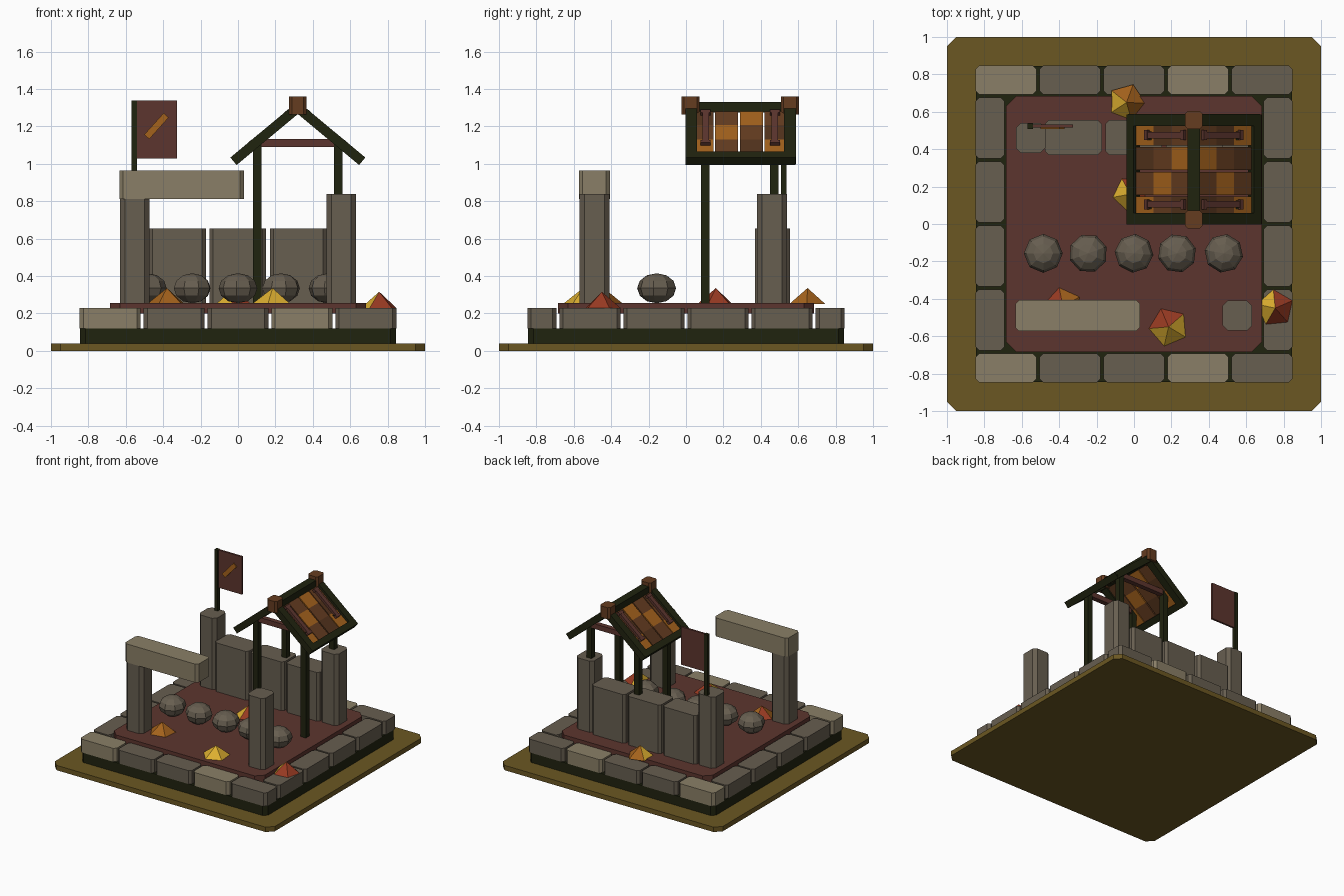
import bpy, bmesh, math
from mathutils import Matrix, Vector

if "Cube" in bpy.data.objects:
    bpy.data.objects.remove(bpy.data.objects["Cube"])


def srgb(h):
    vals = [int(h[i:i + 2], 16) / 255 for i in (0, 2, 4)]
    return [v / 12.92 if v <= 0.04045 else ((v + 0.055) / 1.055) ** 2.4 for v in vals] + [1]


MATS = {}
for mat_name, code in {"olive_ground": "6B5722", "dark_timber": "20230F", "stone": "675E50",
                       "pale_stone": "8A7F67", "maroon": "5C352E", "cap_brown": "653C20",
                       "plank_brown": "53331C", "orange": "A4621C", "gold": "DDAF30",
                       "red": "983A22"}.items():
    m = bpy.data.materials.new(mat_name)
    m.diffuse_color = srgb(code)
    m.use_nodes = True
    m.node_tree.nodes["Principled BSDF"].inputs["Base Color"].default_value = m.diffuse_color
    MATS[mat_name] = m


def finish(name, bm, mats, rule=None):
    bmesh.ops.recalc_face_normals(bm, faces=bm.faces)
    if rule:
        for f in bm.faces:
            f.material_index = rule(f)
    me = bpy.data.meshes.new(name)
    bm.to_mesh(me)
    bm.free()
    for k in mats:
        me.materials.append(MATS[k])
    ob = bpy.data.objects.new(name, me)
    bpy.context.collection.objects.link(ob)
    return ob


def block(name, x, y, z, mat, c=0.0):
    """Box from (lo, hi) ranges, with upright edges chamfered by c."""
    (x0, x1), (y0, y1), (z0, z1) = x, y, z
    if c:
        pts = [(x0 + c, y0), (x1 - c, y0), (x1, y0 + c), (x1, y1 - c),
               (x1 - c, y1), (x0 + c, y1), (x0, y1 - c), (x0, y0 + c)]
    else:
        pts = [(x0, y0), (x1, y0), (x1, y1), (x0, y1)]
    bm = bmesh.new()
    f = bm.faces.new([bm.verts.new((px, py, z0)) for px, py in pts])
    top = bmesh.ops.extrude_face_region(bm, geom=[f])["geom"]
    bmesh.ops.translate(bm, vec=(0, 0, z1 - z0),
                        verts=[v for v in top if isinstance(v, bmesh.types.BMVert)])
    return finish(name, bm, [mat])


def bar(name, centre, size, angle, mat):
    """Box turned about the y axis by angle."""
    bm = bmesh.new()
    bmesh.ops.create_cube(bm, size=1, matrix=Matrix.Translation(centre)
                          @ Matrix.Rotation(angle, 4, 'Y') @ Matrix.Diagonal((*size, 1)))
    return finish(name, bm, [mat])


# Ground slab, plinth and courtyard floor
block("ground_slab", (-1, 1), (-1, 1), (0, 0.04), "olive_ground", 0.05)
block("plinth", (-0.845, 0.845), (-0.845, 0.845), (0.04, 0.12), "dark_timber", 0.03)
block("courtyard_floor", (-0.685, 0.685), (-0.685, 0.685), (0.2, 0.255), "maroon", 0.055)

# Border stones: five at front and back, four at each side
for s in (-1, 1):
    lo, hi = sorted((s * 0.693, s * 0.848))
    for i in range(5):
        cx = -0.684 + 0.342 * i
        block("border_stone", (cx - 0.163, cx + 0.163), (lo, hi), (0.12, 0.23),
              "pale_stone" if i in (0, 3) else "stone", 0.02)
    for i in range(4):
        cy = -0.513 + 0.342 * i
        block("side_border_stone", (lo, hi), (cy - 0.164, cy + 0.164), (0.12, 0.23), "stone", 0.02)

# Corner pillars, lintel and back wall
for px in (-0.553, 0.553):
    for py in (-0.49, 0.46):
        block("pillar", (px - 0.079, px + 0.079), (py - 0.08, py + 0.08), (0.25, 0.84), "stone", 0.027)
block("lintel", (-0.634, 0.032), (-0.573, -0.407), (0.813, 0.965), "pale_stone", 0.02)
for i in range(3):
    cx = -0.324 + 0.323 * i
    block("wall_block", (cx - 0.152, cx + 0.152), (0.37, 0.555), (0.25, 0.655), "stone", 0.02)

# Row of boulders
for i, bx in enumerate((-0.485, -0.245, 0.0, 0.23, 0.48)):
    bm = bmesh.new()
    bmesh.ops.create_uvsphere(bm, u_segments=8, v_segments=6, radius=1,
                              matrix=Matrix.Translation((bx, -0.157, 0.335))
                              @ Matrix.Rotation(0.35 * i, 4, 'Z') @ Matrix.Diagonal((0.104, 0.104, 0.08, 1)))
    finish("boulder", bm, ["stone"])

# Leaf piles: low cones, colour chosen by the direction of each face
for px, py, pz, r, main, accent, accent_dir, turn in (
        (0.185, -0.55, 0.25, 0.112, "gold", "red", 2.4, 0.4),
        (0.755, -0.45, 0.23, 0.1, "red", "gold", 2.6, 0.1),
        (-0.04, 0.65, 0.25, 0.102, "orange", "gold", 3.6, 0.9),
        (-0.02, 0.16, 0.25, 0.1, "red", "gold", 3.0, 0.5),
        (-0.38, -0.44, 0.25, 0.108, "orange", "red", 2.4, 0.2)):
    bm = bmesh.new()
    bmesh.ops.create_cone(bm, cap_ends=True, segments=5, radius1=r, radius2=0, depth=0.086,
                          matrix=Matrix.Translation((px, py, pz + 0.043)) @ Matrix.Rotation(turn, 4, 'Z'))
    aim = Vector((math.cos(accent_dir), math.sin(accent_dir), 0))
    finish("leaf_pile", bm, [main, accent], lambda f: int(f.normal.dot(aim) > 0.3))

# Flag on the back left pillar
block("flag_pole", (-0.57, -0.54), (0.508, 0.538), (0.83, 1.34), "dark_timber")
block("flag", (-0.545, -0.325), (0.516, 0.532), (1.03, 1.34), "maroon")
bar("flag_stripe", (-0.436, 0.512, 1.202), (0.155, 0.009, 0.036), -math.radians(48), "orange")

# Shelter posts and ties
for py in (0.103, 0.472):
    for px in (0.103, 0.537):
        block("shelter_post", (px - 0.023, px + 0.023), (py - 0.023, py + 0.023), (0.25, 1.12), "dark_timber")
    block("shelter_tie", (0.11, 0.53), (py - 0.02, py + 0.02), (1.09, 1.132), "maroon")

# Gable roof, both slopes; t runs from eave (0) to ridge (1)
RX, RUN, RISE, EAVE = 0.32, 0.325, 0.27, 1.03
SLOPE, LENGTH = math.atan2(RISE, RUN), math.hypot(RUN, RISE)
for s in (-1, 1):
    def on_slope(t, y, lift=0.0):
        return (RX + s * (RUN * (1 - t) + lift * math.sin(SLOPE)), y,
                EAVE + RISE * t + lift * math.cos(SLOPE))

    a = s * SLOPE
    for y in (0.027, 0.556):
        bar("gable_rafter", on_slope(0.5, y), (LENGTH + 0.03, 0.062, 0.052), a, "dark_timber")
    bar("eave_beam", on_slope(0.0, 0.291), (0.05, 0.59, 0.052), a, "dark_timber")
    # Planks in four rows of three boards, one bright board per row
    for row, (y0, y1, bright) in enumerate(((0.055, 0.147, 0), (0.154, 0.278, 1),
                                            (0.288, 0.412, 2), (0.42, 0.53, 0))):
        for seg in range(3):
            mat = "orange" if seg == bright else "cap_brown" if (seg + row) % 2 else "plank_brown"
            bar("roof_plank", on_slope(0.06 + 0.29 * (seg + 0.5), (y0 + y1) / 2, -0.004),
                (0.29 * LENGTH, y1 - y0, 0.02), a, mat)
    # Battens with end blocks
    for y in (0.105, 0.475):
        bar("roof_batten", on_slope(0.56, y, 0.014), (0.64 * LENGTH, 0.036, 0.022), a, "maroon")
        for t in (0.26, 0.86):
            bar("batten_end", on_slope(t, y, 0.014), (0.022, 0.054, 0.026), a, "maroon")

# Ridge beam and its end caps
block("ridge_beam", (RX - 0.033, RX + 0.033), (0.0, 0.58), (1.275, 1.332), "dark_timber")
for y in (0.024, 0.556):
    block("ridge_cap", (RX - 0.046, RX + 0.046), (y - 0.049, y + 0.049), (1.265, 1.36), "cap_brown", 0.015)
